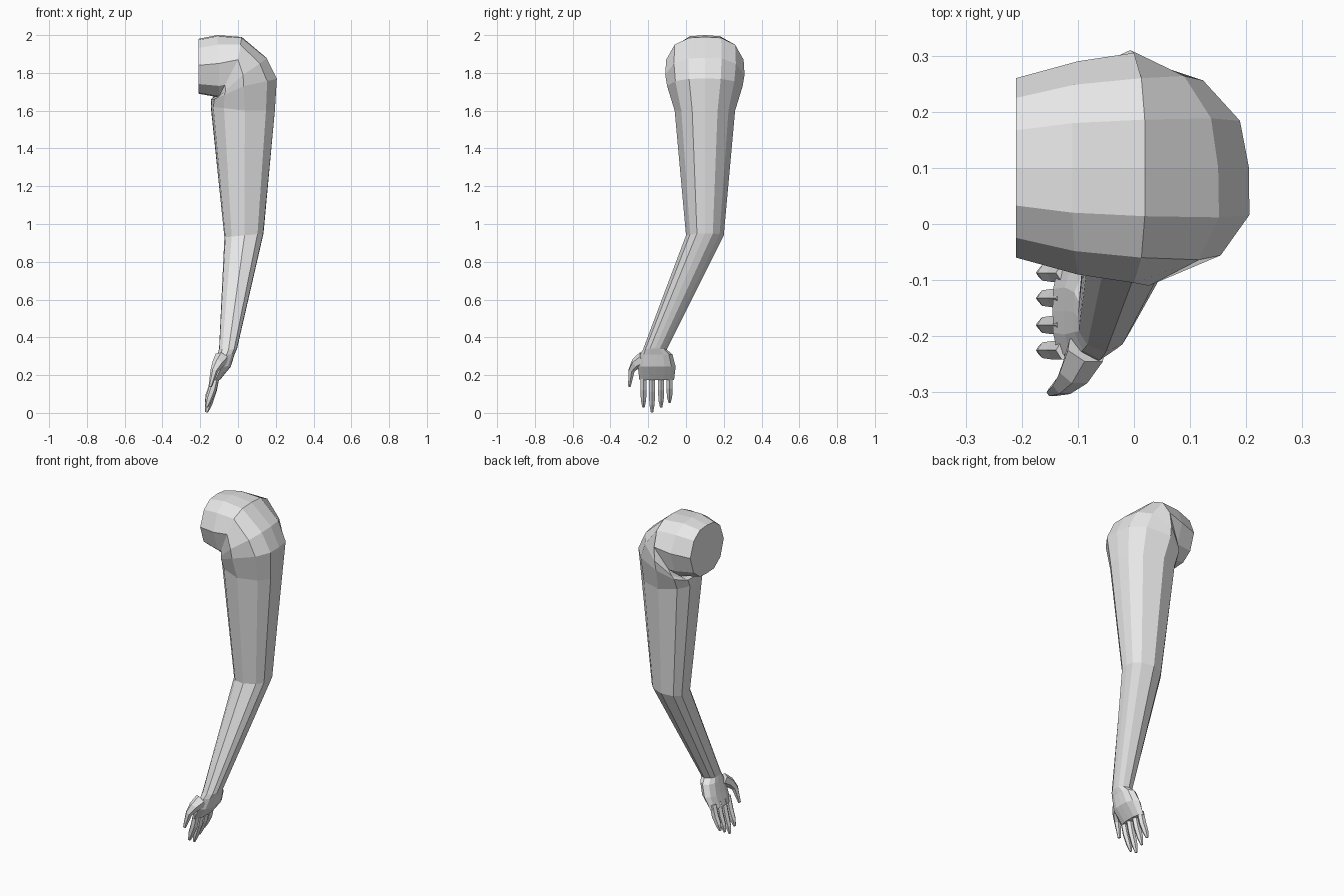
import bpy, bmesh, math
from mathutils import Vector

if "Cube" in bpy.data.objects:
    bpy.data.objects.remove(bpy.data.objects["Cube"])

skin = bpy.data.materials.new("light_grey")
skin.diffuse_color = (0.8, 0.8, 0.8, 1)
skin.use_nodes = True
skin.node_tree.nodes["Principled BSDF"].inputs["Base Color"].default_value = skin.diffuse_color

# Unit cross-section: (outer-to-inner, sideways), 12 sides with flattened ends
HALF = [(1, 0), (0.96, 0.42), (0.66, 0.78), (0, 1), (-0.66, 0.8), (-0.97, 0.42), (-1, 0)]
PROFILE = HALF + [(c, -s) for c, s in HALF[-2:0:-1]]


def loft(name, rings):
    """Skin a list of closed point rings with flat faces and capped ends."""
    bm = bmesh.new()
    loops = [[bm.verts.new(p) for p in ring] for ring in rings]
    for a, b in zip(loops, loops[1:]):
        n = len(a)
        for i in range(n):
            j = (i + 1) % n
            bm.faces.new((a[i], a[j], b[j], b[i]))
    bm.faces.new(loops[0])
    bm.faces.new(loops[-1])
    bmesh.ops.recalc_face_normals(bm, faces=bm.faces)
    me = bpy.data.meshes.new(name)
    bm.to_mesh(me)
    bm.free()
    me.materials.append(skin)
    ob = bpy.data.objects.new(name, me)
    bpy.context.collection.objects.link(ob)
    return ob


def section(outer, mid, inner, width, cy, shear=0.0):
    """Ring through outer, middle and inner (x, z) points, width along y."""
    pts = []
    m = Vector(mid)
    for c, s in PROFILE:
        p = m.lerp(Vector(outer if c > 0 else inner), abs(c))
        y = s * width
        pts.append((p.x - shear * y, cy + y, p.y))
    return pts


def digit(name, path, radii):
    """Six-sided tapered finger along a path of points."""
    rings = []
    for i, p in enumerate(path):
        a, b = Vector(path[max(i - 1, 0)]), Vector(path[min(i + 1, len(path) - 1)])
        d = (b - a).normalized()
        u = d.cross(Vector((0, 1, 0))).normalized()
        v = d.cross(u)
        rings.append([Vector(p) + radii[i] * (1.15 * math.cos(k * math.pi / 3) * u
                      + math.sin(k * math.pi / 3) * v) for k in range(6)])
    return loft(name, rings)


# Shoulder, upper arm and forearm
arm = [
    section((-0.21, 1.98), (-0.21, 1.84), (-0.21, 1.69), 0.16, 0.10),
    section((-0.11, 2.00), (-0.10, 1.85), (-0.10, 1.67), 0.19, 0.10),
    section((0.02, 1.99), (0.00, 1.87), (-0.105, 1.668), 0.205, 0.10),
    section((0.15, 1.88), (0.01, 1.79), (-0.125, 1.664), 0.21, 0.10, 0.08),
    section((0.205, 1.77), (0.01, 1.73), (-0.138, 1.66), 0.20, 0.10, 0.10),
    section((0.195, 1.60), (0.02, 1.60), (-0.142, 1.62), 0.16, 0.10, 0.10),
    section((0.135, 0.95), (0.03, 0.94), (-0.072, 0.93), 0.10, 0.10, 0.05),
    section((-0.005, 0.34), (-0.05, 0.335), (-0.10, 0.34), 0.063, -0.165),
]
loft("arm", arm)

# Palm, widening from the wrist and thinning to the knuckles
palm = [
    arm[-1],
    section((-0.018, 0.31), (-0.06, 0.31), (-0.108, 0.31), 0.085, -0.157),
    section((-0.038, 0.245), (-0.085, 0.245), (-0.125, 0.245), 0.10, -0.155),
    section((-0.095, 0.175), (-0.12, 0.175), (-0.145, 0.175), 0.092, -0.155),
]
loft("palm", palm)

# Four fingers: sideways position and tip height
for name, y, tip in [("index_finger", -0.225, 0.03), ("middle_finger", -0.18, 0.003),
                     ("ring_finger", -0.132, 0.03), ("little_finger", -0.087, 0.055)]:
    path = [(-0.118, y, 0.20), (-0.135, y, 0.115 + tip / 3),
            (-0.155, y, 0.045 + tip * 0.8), (-0.167, y, tip)]
    digit(name, path, (0.019, 0.019, 0.016, 0.007))

# Thumb
digit("thumb", [(-0.085, -0.225, 0.29), (-0.105, -0.265, 0.262),
                (-0.125, -0.288, 0.225), (-0.147, -0.30, 0.14)],
      (0.035, 0.028, 0.018, 0.008))
